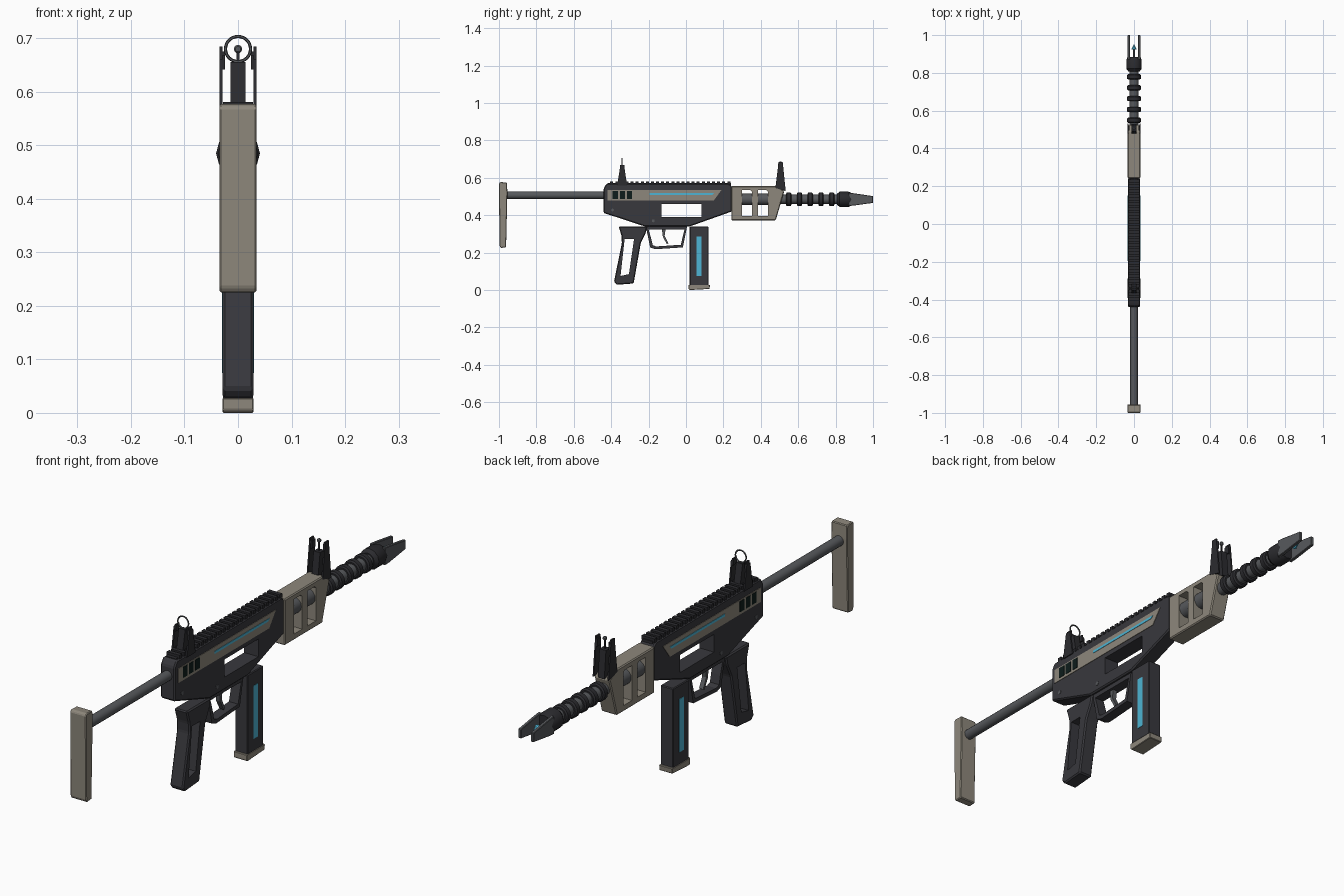
import bpy, bmesh, math
from mathutils import Vector, Matrix

if "Cube" in bpy.data.objects:
    bpy.data.objects.remove(bpy.data.objects["Cube"])

AXIS_Z = 0.485  # height of the barrel line


def material(name, r, g, b):
    m = bpy.data.materials.new(name)
    m.diffuse_color = (r, g, b, 1)
    m.use_nodes = True
    m.node_tree.nodes["Principled BSDF"].inputs["Base Color"].default_value = m.diffuse_color
    return m


TAN = material("warm_grey", 0.27, 0.245, 0.20)
DARK = material("charcoal", 0.040, 0.040, 0.047)
DEEP = material("deep_charcoal", 0.024, 0.024, 0.028)
STEEL = material("steel_grey", 0.095, 0.10, 0.108)
BLUE = material("glow_blue", 0.075, 0.46, 0.66)
BLACK = material("vent_black", 0.004, 0.012, 0.011)


def finish(name, bm, mat, smooth=False):
    bmesh.ops.recalc_face_normals(bm, faces=bm.faces)
    me = bpy.data.meshes.new(name)
    bm.to_mesh(me)
    bm.free()
    ob = bpy.data.objects.new(name, me)
    bpy.context.collection.objects.link(ob)
    me.materials.append(mat)
    bpy.ops.object.select_all(action='DESELECT')
    ob.select_set(True)
    bpy.context.view_layer.objects.active = ob
    if smooth:
        bpy.ops.object.shade_smooth_by_angle(angle=math.radians(35))
    return ob


def prism(name, pts, x0, x1, mat, bevel=0.0, holes=()):
    """Side profile of (y, z) points pushed from x0 to x1, with cut holes."""
    bm = bmesh.new()
    f = bm.faces.new([bm.verts.new((x0, y, z)) for y, z in pts])
    ext = bmesh.ops.extrude_face_region(bm, geom=[f])
    bmesh.ops.translate(bm, vec=(x1 - x0, 0, 0),
                        verts=[v for v in ext['geom'] if isinstance(v, bmesh.types.BMVert)])
    if bevel:
        bmesh.ops.bevel(bm, geom=bm.edges[:], offset=bevel, segments=1, affect='EDGES')
    ob = finish(name, bm, mat)
    for h in holes:
        cutter = prism(name + "_cutter", h, x0 - 0.1, x1 + 0.1, mat)
        mod = ob.modifiers.new("cut", 'BOOLEAN')
        mod.object, mod.operation, mod.solver = cutter, 'DIFFERENCE', 'EXACT'
        bpy.context.view_layer.objects.active = ob
        bpy.ops.object.modifier_apply(modifier=mod.name)
        bpy.data.objects.remove(cutter)
    return ob


def rect(y0, y1, z0, z1):
    return [(y0, z0), (y1, z0), (y1, z1), (y0, z1)]


def pair(name, pts, x0, x1, mat, bevel=0.0):
    """The same plate on the right and left sides."""
    prism(name + "_right", pts, x0, x1, mat, bevel)
    prism(name + "_left", pts, -x1, -x0, mat, bevel)


def lathe(name, profile, mat, z=AXIS_Z, sides=16):
    """Closed solid turned around the y direction from (y, radius) points."""
    bm = bmesh.new()
    rings = []
    for y, r in profile:
        rings.append([bm.verts.new((r * math.cos(a), y, z + r * math.sin(a)))
                      for a in (2 * math.pi * i / sides for i in range(sides))])
    for a, b in zip(rings, rings[1:]):
        for i in range(sides):
            j = (i + 1) % sides
            bm.faces.new((a[i], a[j], b[j], b[i]))
    bm.faces.new(rings[0])
    bm.faces.new(rings[-1])
    return finish(name, bm, mat, True)


# Shoulder stock
prism("stock_pad", [(-1.0, 0.57), (-0.993, 0.577), (-0.957, 0.575), (-0.955, 0.52),
                    (-0.962, 0.228), (-0.99, 0.225), (-0.997, 0.235)],
      -0.035, 0.035, TAN, 0.003)
lathe("stock_rod", [(-0.96, 0.02), (-0.43, 0.02)], STEEL, 0.507, 12)

# Receiver with the open window
prism("receiver", [(-0.44, 0.545), (-0.425, 0.568), (0.23, 0.568), (0.245, 0.555),
                   (0.245, 0.42), (0.02, 0.34), (-0.22, 0.34), (-0.44, 0.412)],
      -0.031, 0.031, DARK, 0.005, [rect(-0.13, 0.083, 0.39, 0.46)])
pair("side_panel", [(-0.42, 0.478), (0.148, 0.478), (0.19, 0.535), (-0.42, 0.535)],
     0.029, 0.033, TAN)
pair("glow_line", [(-0.195, 0.508), (0.14, 0.508), (0.15, 0.518), (-0.195, 0.518)],
     0.031, 0.0345, BLUE)
for i in range(3):
    y = -0.392 + i * 0.038
    pair(f"vent_{i + 1}", rect(y, y + 0.028, 0.488, 0.53), 0.031, 0.0345, BLACK)
for n, (y, z) in enumerate([(-0.393, 0.428), (-0.175, 0.37)]):
    pair(f"pin_{n + 1}", [(y + 0.008 * math.cos(k * math.pi / 4), z + 0.008 * math.sin(k * math.pi / 4))
                          for k in range(8)], 0.029, 0.0325, STEEL)

# Top rail and its teeth
prism("rail_base", rect(-0.42, 0.24, 0.56, 0.571), -0.022, 0.022, DEEP)
for i in range(24):
    y = -0.405 + i * 0.0272
    prism(f"rail_tooth_{i + 1}", rect(y, y + 0.016, 0.565, 0.581), -0.028, 0.028, DEEP)

# Pistol grip with a slanted slot
prism("grip", [(-0.36, 0.34), (-0.208, 0.34), (-0.215, 0.305), (-0.242, 0.25), (-0.28, 0.035),
               (-0.37, 0.028), (-0.385, 0.045), (-0.343, 0.25), (-0.345, 0.29)],
      -0.029, 0.029, DARK, 0.005,
      [[(-0.328, 0.272), (-0.278, 0.272), (-0.305, 0.085), (-0.35, 0.075)]])

# Trigger and guard
prism("trigger_guard", [(-0.215, 0.34), (0.006, 0.34), (-0.017, 0.228), (-0.165, 0.218),
                        (-0.192, 0.228), (-0.2, 0.27)], -0.02, 0.02, DARK, 0,
      [[(-0.2, 0.323), (-0.008, 0.323), (-0.028, 0.242), (-0.16, 0.233),
        (-0.178, 0.24), (-0.186, 0.275)]])
prism("trigger", [(-0.13, 0.335), (-0.108, 0.335), (-0.114, 0.29), (-0.094, 0.25),
                  (-0.102, 0.245), (-0.124, 0.285)], -0.009, 0.009, STEEL)

# Magazine
prism("magazine", rect(0.02, 0.12, 0.025, 0.34), -0.028, 0.028, DARK, 0.003)
prism("magazine_base", [(0.013, 0.006), (0.02, 0.0), (0.126, 0.006), (0.128, 0.028), (0.013, 0.028)],
      -0.029, 0.029, TAN, 0.002)
pair("magazine_strip", rect(0.056, 0.083, 0.075, 0.285), 0.026, 0.0295, BLUE)

# Handguard with two open windows
windows = [[(y, 0.397), (y + 0.052, 0.397), (y + 0.052, 0.527), (y + 0.044, 0.535), (y, 0.535)]
           for y in (0.30, 0.386)]
prism("handguard", [(0.243, 0.555), (0.49, 0.555), (0.525, 0.528), (0.48, 0.373), (0.243, 0.373)],
      -0.034, 0.034, TAN, 0.004, windows)
lathe("inner_barrel", [(0.25, 0.031), (0.48, 0.031)], STEEL)

# Barrel, cooling rings and muzzle
lathe("barrel", [(0.45, 0.025), (0.83, 0.025)], STEEL)
for i in range(5):
    y = 0.549 + i * 0.0575
    lathe(f"cooling_ring_{i + 1}", [(y - 0.014, 0.031), (y - 0.009, 0.037),
                                    (y + 0.009, 0.037), (y + 0.014, 0.031)], DEEP)
lathe("muzzle_collar", [(0.808, 0.03), (0.822, 0.041), (0.868, 0.041), (0.885, 0.034)], DEEP, sides=12)
pair("muzzle_prong", [(0.87, 0.45), (0.87, 0.52), (0.90, 0.517), (1.0, 0.502), (1.0, 0.466), (0.9, 0.452)],
     0.021, 0.034, STEEL, 0.002)
lathe("muzzle_emitter", [(0.925, 0.014), (0.952, 0.001)], BLUE, sides=8)
lathe("emitter_stem", [(0.87, 0.004), (0.926, 0.004)], STEEL, sides=6)

# Front sight: two upright ears, a low block and a bead on a post
pair("front_sight_ear", [(0.478, 0.545), (0.533, 0.53), (0.517, 0.685), (0.494, 0.685), (0.492, 0.66)],
     0.029, 0.035, DEEP)
pair("front_sight_tab", rect(0.495, 0.519, 0.645, 0.675), 0.024, 0.03, DEEP)
prism("front_sight_block", [(0.478, 0.54), (0.53, 0.53), (0.52, 0.64), (0.492, 0.64)],
      -0.014, 0.014, DEEP)
prism("front_sight_post", rect(0.503, 0.509, 0.635, 0.676), -0.003, 0.003, DEEP)
lathe("front_sight_bead", [(0.499, 0.005), (0.503, 0.008), (0.509, 0.008), (0.513, 0.005)], STEEL, 0.68, 10)

# Rear sight: two ears, a centre block and an aiming ring
pair("rear_sight_ear", [(-0.368, 0.56), (-0.315, 0.56), (-0.33, 0.66), (-0.352, 0.66)],
     0.029, 0.035, DEEP)
pair("rear_sight_tab", rect(-0.353, -0.33, 0.642, 0.668), 0.024, 0.03, DEEP)
prism("rear_sight_block", [(-0.368, 0.56), (-0.315, 0.56), (-0.333, 0.656), (-0.35, 0.656)],
      -0.014, 0.014, DEEP)
bpy.ops.mesh.primitive_torus_add(major_segments=24, minor_segments=6, major_radius=0.0235,
                                 minor_radius=0.003, location=(0, -0.342, 0.68),
                                 rotation=(math.pi / 2, 0, 0))
ring = bpy.context.object
ring.name = "rear_sight_ring"
ring.data.materials.append(STEEL)
bpy.ops.object.shade_smooth_by_angle(angle=math.radians(60))
